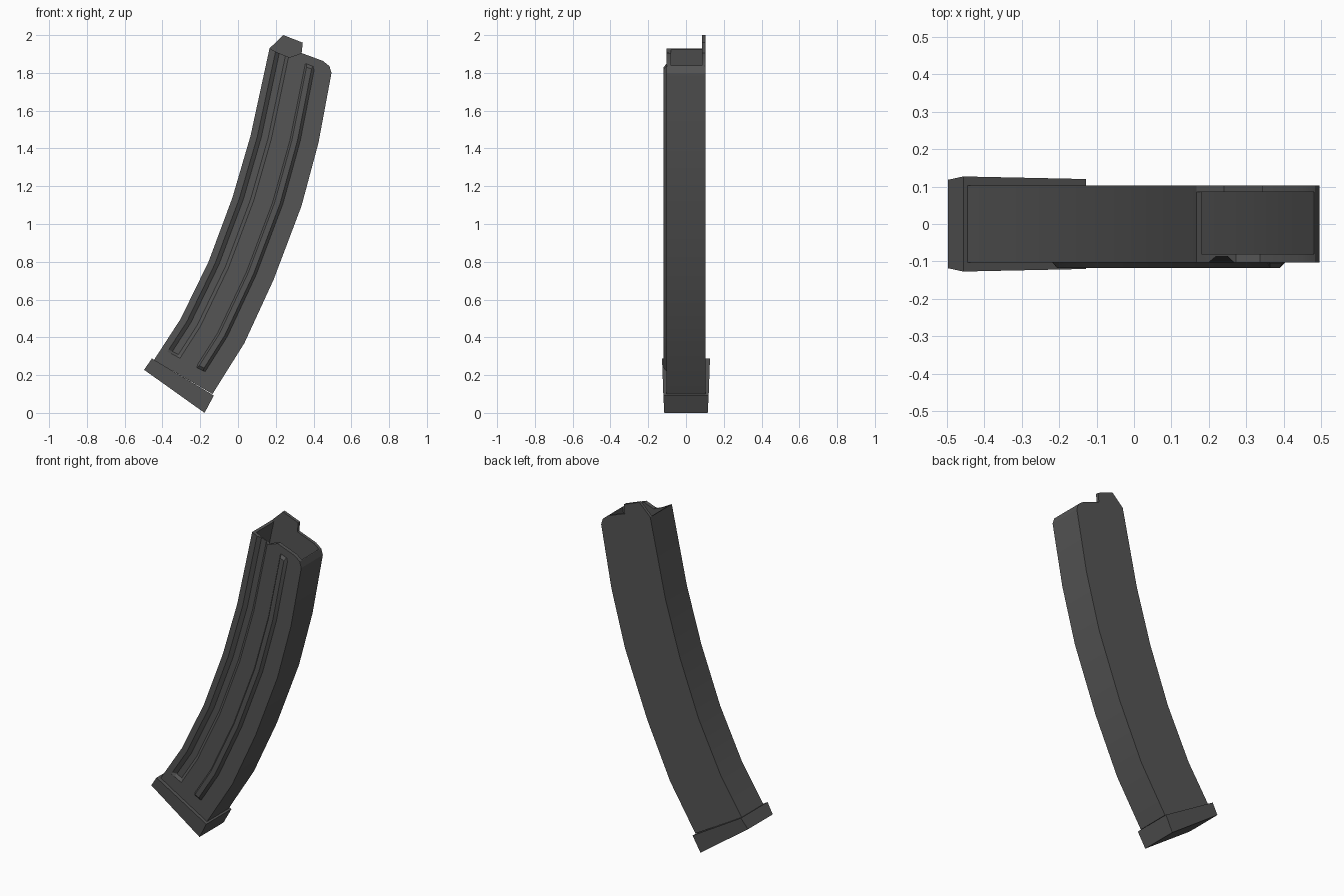
import bpy, bmesh, math
from mathutils import Vector

cube = bpy.data.objects.get("Cube")
if cube:
    bpy.data.objects.remove(cube, do_unlink=True)

metal = bpy.data.materials.new("dark_gray_metal")
metal.use_nodes = True
gray = (0.09, 0.09, 0.09, 1)
metal.diffuse_color = gray
metal.node_tree.nodes["Principled BSDF"].inputs["Base Color"].default_value = gray

# Side edges of the curved body, from top to bottom (x, z)
INNER = [Vector(p) for p in [(0.167, 1.93), (0.066, 1.465), (-0.03, 1.138),
                             (-0.156, 0.8), (-0.304, 0.497), (-0.445, 0.28)]]
OUTER = [Vector(p) for p in [(0.495, 1.80), (0.426, 1.43), (0.336, 1.095),
                             (0.188, 0.704), (0.034, 0.37), (-0.135, 0.1)]]
HALF = 0.103


def along(edge, t):
    i = min(max(int(math.floor(t)), 0), len(edge) - 2)
    return edge[i].lerp(edge[i + 1], t - i)


def loft(name, rings):
    """Closed solid through rings of equal point count."""
    bm = bmesh.new()
    rows = [[bm.verts.new(p) for p in ring] for ring in rings]
    n = len(rows[0])
    for a, b in zip(rows, rows[1:]):
        for i in range(n):
            j = (i + 1) % n
            bm.faces.new((a[i], a[j], b[j], b[i]))
    bm.faces.new(rows[0])
    bm.faces.new(rows[-1][::-1])
    bmesh.ops.recalc_face_normals(bm, faces=bm.faces)
    mesh = bpy.data.meshes.new(name)
    bm.to_mesh(mesh)
    bm.free()
    mesh.materials.append(metal)
    ob = bpy.data.objects.new(name, mesh)
    bpy.context.collection.objects.link(ob)
    return ob


def prism(name, outline, y0, y1):
    return loft(name, [[(p[0], y, p[1]) for p in outline] for y in (y0, y1)])


def section(t, profile):
    """Place a cross-section of (across, y) points at station t."""
    a, b = along(INNER, t), along(OUTER, t)
    pts = [(a.lerp(b, s), y) for s, y in profile]
    return [(p.x, y, p.y) for p, y in pts]


def sweep(name, t0, t1, profile, end=None, start=None):
    rings = [section(t, profile) for t in (t0, 1, 2, 3, 4, t1)]
    if start:
        rings.insert(0, section(t0 - 0.04, start))
    if end:
        rings.append(section(t1 + 0.05, end))
    return loft(name, rings)


def cut(target, cutter):
    mod = target.modifiers.new("cut", 'BOOLEAN')
    mod.operation = 'DIFFERENCE'
    mod.solver = 'EXACT'
    mod.object = cutter
    bpy.context.view_layer.objects.active = target
    bpy.ops.object.modifier_apply(modifier=mod.name)
    bpy.data.objects.remove(cutter, do_unlink=True)


# Body with the raised tab in its top outline
TOP = [(0.24, 2.0), (0.343, 1.96), (0.337, 1.905), (0.45, 1.863), (0.484, 1.836)]
body = prism("curved_body", INNER[::-1] + TOP + OUTER, -HALF, HALF)

# Only the back wall keeps the tab
cut(body, prism("tab_cutter", [(0.1, 1.955), (0.167, 1.93), (0.2, 1.912), (0.272, 1.882),
                               (0.337, 1.905), (0.4, 1.95), (0.4, 2.1), (0.1, 2.1)],
                -0.2, 0.085))

# Hollow inside
cut(body, sweep("cavity_cutter", -0.5, 4.8,
                [(0.04, -0.08), (0.94, -0.08), (0.94, 0.085), (0.04, 0.085)]))


# Recessed channel on the front, running out of the top
def channel(floor):
    return [(0.1, -0.13), (0.31, -0.13), (0.31, -HALF), (0.26, floor),
            (0.16, floor), (0.1, -HALF)]


cut(body, sweep("channel_cutter", -0.3, 4.67, channel(-0.087), end=channel(-0.1025)))

# Raised rib on the front
rib = sweep("front_rib", 0.05, 4.68,
            [(0.575, -0.1), (0.61, -0.118), (0.69, -0.118), (0.74, -0.1)],
            start=[(0.575, -0.1), (0.6, -0.104), (0.7, -0.104), (0.74, -0.1)],
            end=[(0.575, -0.1), (0.6, -0.104), (0.7, -0.104), (0.74, -0.1)])

# Tapered base plate: (x, z, half depth) around the outline
BASE = [(-0.497, 0.228, 0.118), (-0.456, 0.288, 0.127),
        (-0.128, 0.092, 0.12), (-0.177, 0.0, 0.115)]
base = loft("base_plate", [[(x, side * h, z) for x, z, h in BASE] for side in (-1, 1)])

for ob in (body, rib, base):
    bpy.ops.object.select_all(action='DESELECT')
    ob.select_set(True)
    bpy.context.view_layer.objects.active = ob
    bpy.ops.object.shade_smooth_by_angle(angle=math.radians(20))
